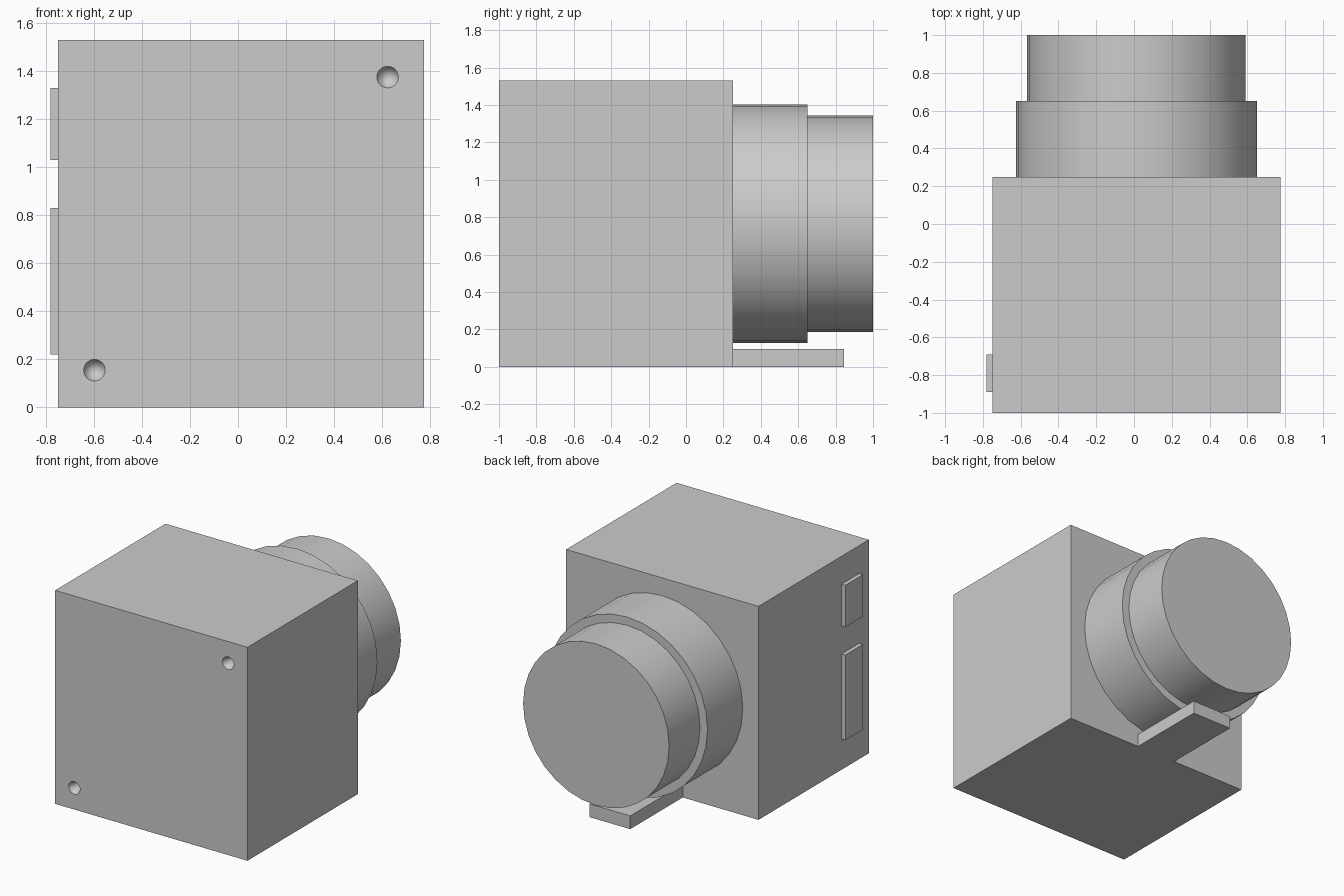
import bpy
import math
from mathutils import Vector

default = bpy.data.objects.get("Cube")
if default:
    bpy.data.objects.remove(default, do_unlink=True)

grey = bpy.data.materials.new("plain_grey")
grey.use_nodes = True
colour = (0.6, 0.6, 0.6, 1)
grey.diffuse_color = colour
grey.node_tree.nodes["Principled BSDF"].inputs["Base Color"].default_value = colour

CENTRE_X, CENTRE_Z = 0.0125, 0.765


def finish(name):
    """Name the active object, bake its transform and colour it."""
    obj = bpy.context.object
    obj.name = name
    bpy.ops.object.transform_apply(location=True, rotation=True, scale=True)
    obj.data.materials.append(grey)
    return obj


def box(name, low, high):
    """Box between two opposite corners."""
    low, high = Vector(low), Vector(high)
    bpy.ops.mesh.primitive_cube_add(size=1, location=(low + high) / 2)
    bpy.context.object.scale = high - low
    return finish(name)


def barrel(name, radius, y0, y1):
    """Round section along the y axis."""
    bpy.ops.mesh.primitive_cylinder_add(
        vertices=32, radius=radius, depth=y1 - y0,
        location=(CENTRE_X, (y0 + y1) / 2, CENTRE_Z),
        rotation=(math.pi / 2, 0, 0))
    obj = finish(name)
    bpy.ops.object.shade_smooth_by_angle(angle=math.radians(30))
    return obj


# Main housing
housing = box("housing", (-0.75, -1, 0), (0.775, 0.25, 1.53))

# Two conical screw holes in opposite corners of the front
for side in (-1, 1):
    bpy.ops.mesh.primitive_cone_add(
        vertices=32, radius1=0.055, radius2=0, depth=0.11,
        location=(CENTRE_X + side * 0.61, -0.965, CENTRE_Z + side * 0.61),
        rotation=(-math.pi / 2, 0, 0))
    cutter = finish("hole_cutter")
    cutter.hide_render = True
    cut = housing.modifiers.new("screw_hole", "BOOLEAN")
    cut.operation = "DIFFERENCE"
    cut.solver = "EXACT"
    cut.object = cutter
    bpy.context.view_layer.objects.active = housing
    bpy.ops.object.modifier_apply(modifier=cut.name)
    bpy.data.objects.remove(cutter, do_unlink=True)

bpy.ops.object.select_all(action="DESELECT")
housing.select_set(True)
bpy.context.view_layer.objects.active = housing
bpy.ops.object.shade_smooth_by_angle(angle=math.radians(30))

# Stepped round barrel on the back
barrel("barrel_base", 0.638, 0.25, 0.65)
barrel("barrel_end", 0.579, 0.65, 1.0)

# Foot under the barrel
box("foot", (CENTRE_X - 0.162, 0.25, 0), (CENTRE_X + 0.162, 0.845, 0.095))

# Raised plates on the side
for name, z0, z1 in (("lower_plate", 0.22, 0.83), ("upper_plate", 1.03, 1.33)):
    box(name, (-0.78, -0.89, z0), (-0.75, -0.69, z1))
